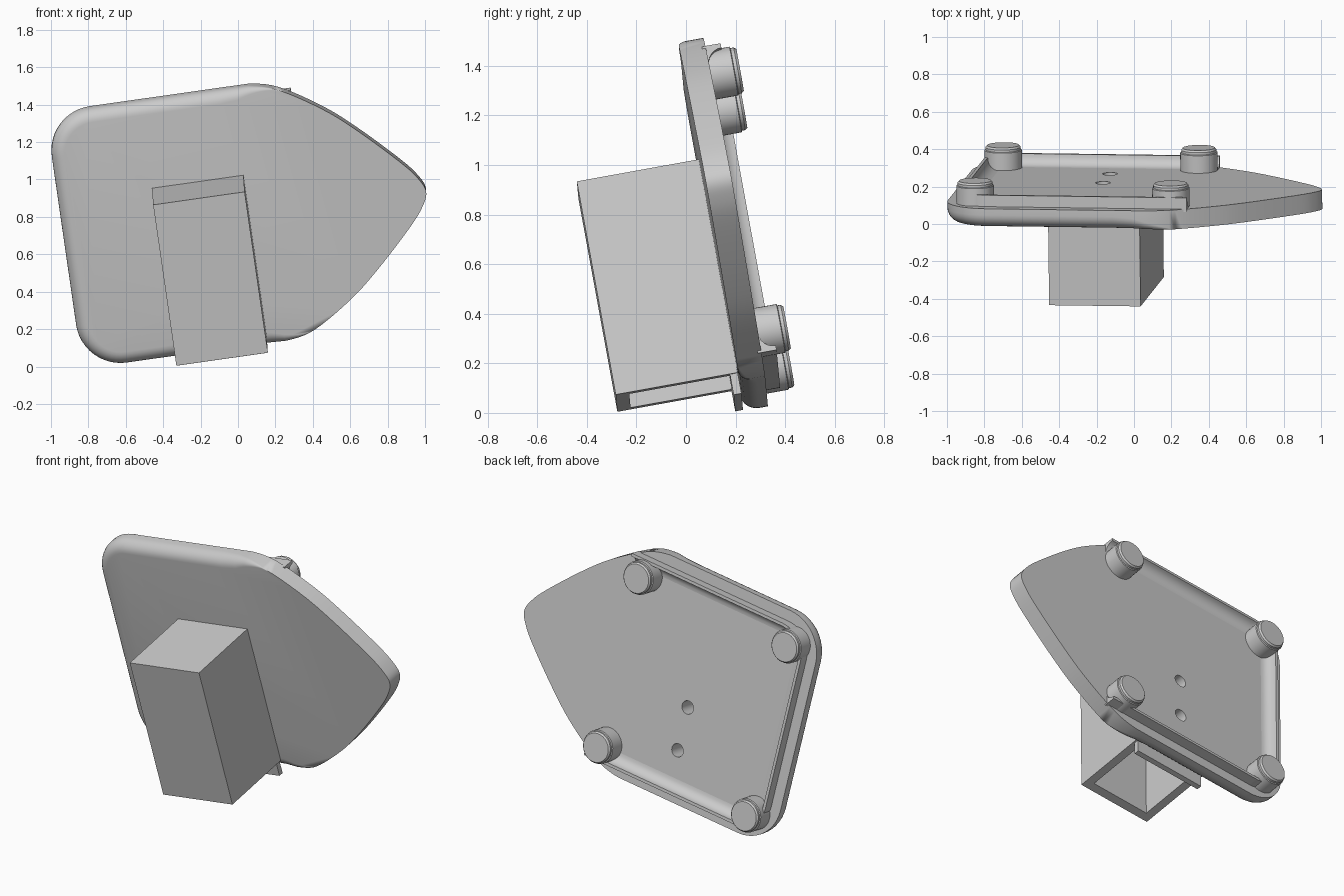
import bpy, bmesh
from math import sin, cos, pi
from mathutils import Vector, Matrix

if "Cube" in bpy.data.objects:
    bpy.data.objects.remove(bpy.data.objects["Cube"])

# Tilted frame of the sign: local x = width, y = depth to the back, z = height
n = Vector((-0.012, 0.984, 0.178)).normalized()
r = Vector((0.99, -0.011, 0.141))
r = (r - n * r.dot(n)).normalized()
u = r.cross(n)
FRAME = Matrix.Translation((0, 0.237, -0.005)) @ Matrix((r, n, u)).transposed().to_4x4()

MID, HALF, LEFT, THICK, CORNER = 0.80, 0.70, -0.825, 0.105, 0.24


def finish(name, bm):
    bmesh.ops.remove_doubles(bm, verts=bm.verts, dist=1e-5)
    bmesh.ops.recalc_face_normals(bm, faces=bm.faces)
    me = bpy.data.meshes.new(name)
    bm.to_mesh(me)
    bm.free()
    ob = bpy.data.objects.new(name, me)
    bpy.context.collection.objects.link(ob)
    ob.matrix_world = FRAME
    return ob


def loft(name, rings, closed=True):
    """Skin a list of rings of points and cap both ends."""
    bm = bmesh.new()
    vs = [[bm.verts.new(p) for p in ring] for ring in rings]
    k = len(vs[0])
    for a, b in zip(vs, vs[1:]):
        for i in range(k):
            bm.faces.new((a[i], a[(i + 1) % k], b[(i + 1) % k], b[i]))
    bm.faces.new(vs[0])
    bm.faces.new(vs[-1])
    return finish(name, bm)


def box(name, lo, hi):
    x0, y0, z0 = lo
    x1, y1, z1 = hi
    return loft(name, [[(x0, y, z0), (x1, y, z0), (x1, y, z1), (x0, y, z1)] for y in (y0, y1)])


def lathe(name, x, z, profile, seg=40):
    return loft(name, [[(x + rad * cos(2 * pi * i / seg), y, z + rad * sin(2 * pi * i / seg))
                        for i in range(seg)] for rad, y in profile])


def select(ob):
    bpy.ops.object.select_all(action='DESELECT')
    ob.select_set(True)
    bpy.context.view_layer.objects.active = ob


def cut(ob, cutter):
    m = ob.modifiers.new("cut", 'BOOLEAN')
    m.operation, m.solver, m.object = 'DIFFERENCE', 'EXACT', cutter
    select(ob)
    bpy.ops.object.modifier_apply(modifier=m.name)


def smooth(ob):
    select(ob)
    bpy.ops.object.shade_smooth_by_angle(angle=0.6)


def corner(inset, top):
    """Rounded left corner, running from the horizontal edge to the left edge."""
    cx, cz, rad = LEFT + CORNER, HALF - CORNER, CORNER - inset
    pts = [(cx - rad * sin(t), cz + rad * cos(t)) for t in [pi / 2 * i / 12 for i in range(13)]]
    return pts if top else [(x, -z) for x, z in reversed(pts)]


def spline(p, steps=6):
    q = [Vector(v) for v in p]
    out = []
    for i in range(1, len(q) - 2):
        a, b, c, d = q[i - 1:i + 3]
        for s in range(steps):
            t = s / steps
            out.append(0.5 * (2 * b + (c - a) * t + (2 * a - 5 * b + 4 * c - d) * t * t
                              + (3 * b - a - 3 * c + d) * t ** 3))
    return out + [q[-2]]


# Plate outline: curved nose on the right, rounded corners on the left
nose = spline([(0.12, 0.70), (0.27, 0.70), (0.43, 0.658), (0.65, 0.52), (0.82, 0.375),
               (1.02, 0.175), (1.10, 0.075), (1.13, 0), (1.10, -0.075)])
nose = [(v.x, v.y) for v in nose]
half = nose[::-1] + [(x, 0.70) for x in (0.2, 0.1, 0.0)] + corner(0, True)
outline = [Vector(p) for p in half + [(x, -z) for x, z in reversed(half[1:])]]


def inset_ring(d, y):
    """Outline moved inwards; the inset fades out towards the nose."""
    ring = []
    for i, p in enumerate(outline):
        t = outline[(i + 1) % len(outline)] - outline[i - 1]
        inward = Vector((-t.y, t.x)).normalized()
        f = min(1, max(0, (0.42 - p.x) / 0.25))
        q = p + inward * d * f
        ring.append((q.x, y * f if y < 0.1 else y, MID + q.y))
    return ring


# Plate with a rounded front edge
R = 0.07
rings = [inset_ring(R * (1 - sin(t)), R * (1 - cos(t))) for t in [pi / 2 * i / 7 for i in range(8)]]
plate = loft("sign_plate", rings + [inset_ring(0, THICK)])

# Raised rim on the back: sharp outside, concave fillet inside
F = 0.062
section = [(0.065, 0.09), (0.065, THICK + F), (0.083, THICK + F)]
section += [(0.083 + F * (1 - cos(t)), THICK + F * (1 - sin(t))) for t in [pi / 2 * i / 6 for i in range(1, 7)]]
section += [(0.083 + F, 0.09)]
columns = []
for d, y in section:
    path = [(0.49, HALF - d)] + corner(d, True) + corner(d, False) + [(0.49, d - HALF)]
    columns.append([(x, y, MID + z) for x, z in path])
smooth(loft("back_rim", list(zip(*columns))))

# Four round feet on the back
for i, (x, z) in enumerate([(-0.667, 1), (0.39, 1), (-0.667, -1), (0.39, -1)]):
    smooth(lathe(f"foot_{i + 1}", x, MID - 0.005 + z * 0.533,
                 [(0.1, 0.09), (0.1, 0.2), (0.094, 0.203), (0.094, 0.216), (0.086, 0.226)]))

# Hollow box on the front, open at the bottom
X0, X1, Z0, Z1 = -0.318, 0.176, 0.147, 1.03
holder = box("front_box", (X0, -0.5, Z0), (X1, 0, Z1))
hollow = box("hollow_cutter", (X0 + 0.05, -0.445, Z0 - 0.1), (X1 - 0.05, -0.03, Z1 - 0.05))
cut(holder, hollow)

# Tab under the back wall of the box
box("box_tab", (X0 + 0.01, -0.032, Z0 - 0.085), (X1 - 0.01, 0.0, Z0 + 0.005))

# Two screw holes through the plate and the back wall
cutters = [hollow]
for z in (0.41, 0.68):
    c = lathe("hole_cutter", -0.07, z, [(0.04, -0.1), (0.04, 0.3)], 24)
    cut(plate, c)
    cut(holder, c)
    cutters.append(c)
for c in cutters:
    bpy.data.objects.remove(c)
smooth(plate)
smooth(holder)
